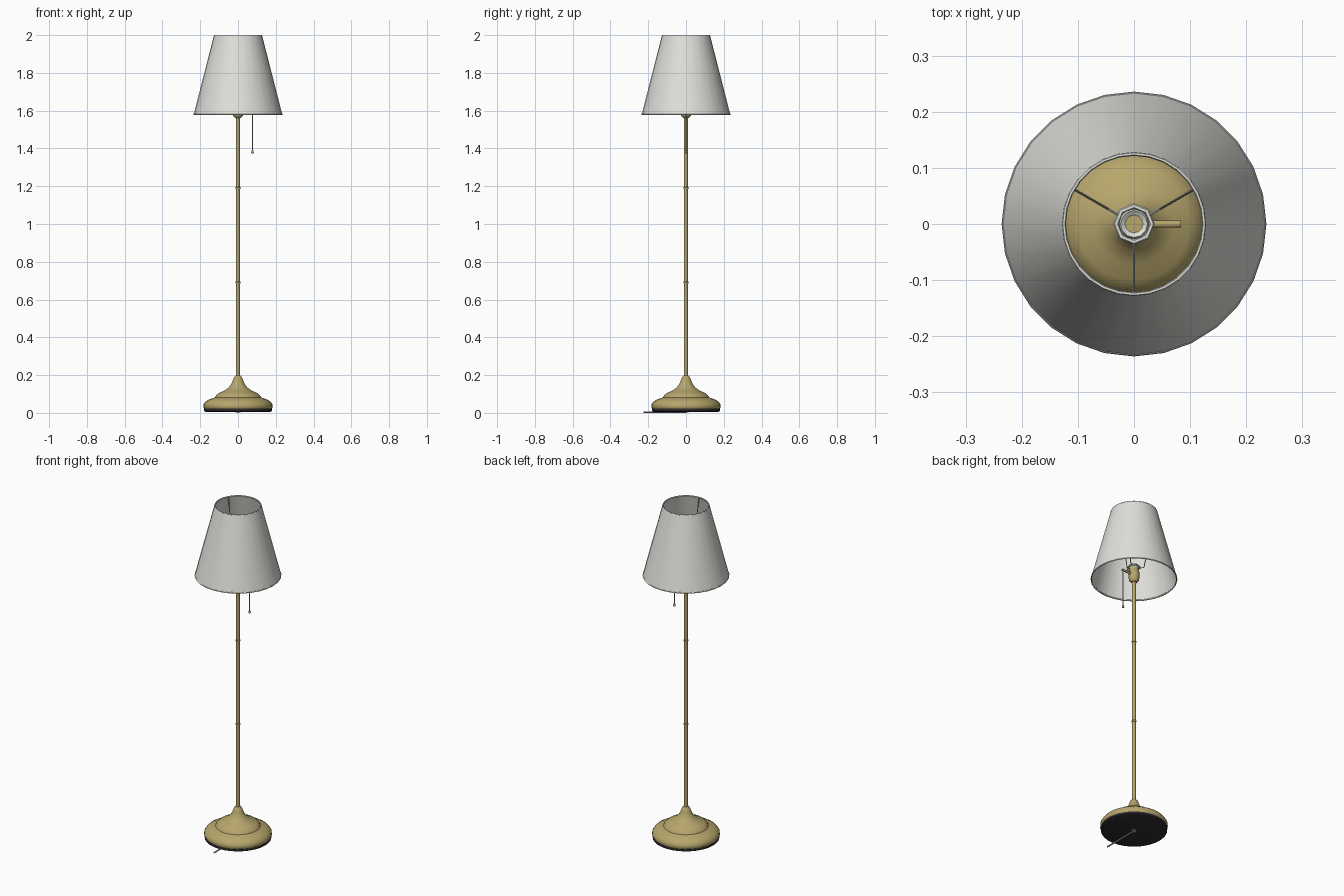
import bpy, bmesh, math
from mathutils import Vector, Matrix

cube = bpy.data.objects.get("Cube")
if cube:
    bpy.data.objects.remove(cube, do_unlink=True)


def material(name, rgb):
    m = bpy.data.materials.new(name)
    m.use_nodes = True
    m.diffuse_color = (*rgb, 1)
    m.node_tree.nodes["Principled BSDF"].inputs["Base Color"].default_value = (*rgb, 1)
    return m


BRASS = material("brass", (0.47, 0.38, 0.15))
FABRIC = material("white fabric", (0.75, 0.75, 0.71))
BLACK = material("black rubber", (0.025, 0.025, 0.025))
STEEL = material("pale steel", (0.5, 0.5, 0.48))


def finish(obj, mat, angle=40):
    obj.data.materials.append(mat)
    bpy.ops.object.select_all(action="DESELECT")
    obj.select_set(True)
    bpy.context.view_layer.objects.active = obj
    bpy.ops.object.shade_smooth_by_angle(angle=math.radians(angle))
    return obj


def lathe(name, profile, mat, sides=32, closed=False):
    """Spin a list of (radius, height) points about the z axis."""
    bm = bmesh.new()
    vs = [bm.verts.new((r, 0, z)) for r, z in profile]
    es = [bm.edges.new(p) for p in zip(vs, vs[1:])]
    if closed:
        es.append(bm.edges.new((vs[-1], vs[0])))
    bmesh.ops.spin(bm, geom=vs + es, axis=(0, 0, 1), cent=(0, 0, 0),
                   angle=math.tau, steps=sides, use_duplicate=False)
    bmesh.ops.remove_doubles(bm, verts=bm.verts, dist=1e-5)
    bmesh.ops.recalc_face_normals(bm, faces=bm.faces)
    mesh = bpy.data.meshes.new(name)
    bm.to_mesh(mesh)
    bm.free()
    obj = bpy.data.objects.new(name, mesh)
    bpy.context.collection.objects.link(obj)
    return finish(obj, mat)


def rod(name, points, radius, mat, sides=8):
    """Round bar through the points, one cylinder per stretch."""
    bm = bmesh.new()
    for a, b in zip(points, points[1:]):
        a, b = Vector(a), Vector(b)
        turn = (b - a).to_track_quat("Z", "Y").to_matrix().to_4x4()
        bmesh.ops.create_cone(bm, cap_ends=True, segments=sides, radius1=radius,
                              radius2=radius, depth=(b - a).length,
                              matrix=Matrix.Translation((a + b) / 2) @ turn)
    mesh = bpy.data.meshes.new(name)
    bm.to_mesh(mesh)
    bm.free()
    obj = bpy.data.objects.new(name, mesh)
    bpy.context.collection.objects.link(obj)
    return finish(obj, mat)


def ring(name, radius, z, wire, mat, sides=24):
    section = [(radius + wire * math.cos(k * math.tau / 6),
                z + wire * math.sin(k * math.tau / 6)) for k in range(6)]
    return lathe(name, section, mat, sides, closed=True)


# Foot: rubber pad, stepped brass dome and power cord
lathe("base_pad", [(0, 0.006), (0.172, 0.006), (0.181, 0.01), (0.181, 0.022), (0, 0.022)], BLACK)
lathe("base_dome", [(0, 0.02), (0.178, 0.02), (0.184, 0.03), (0.183, 0.045), (0.172, 0.06),
                    (0.15, 0.073), (0.122, 0.082), (0.116, 0.093), (0.1, 0.106),
                    (0.072, 0.118), (0.05, 0.134), (0.036, 0.152), (0.027, 0.172),
                    (0.021, 0.19), (0.013, 0.198), (0, 0.198)], BRASS)
lathe("cord_bushing", [(0, 0.003), (0.014, 0.003), (0.014, 0.008), (0, 0.008)], STEEL, 12)
rod("power_cord", [(0, 0, 0.004), (0, -0.225, 0.004)], 0.004, STEEL)

# Pole with its two joints
lathe("pole", [(0, 0.19), (0.0105, 0.19), (0.0105, 1.575), (0, 1.575)], BRASS, 16)
for label, z in (("lower", 0.69), ("upper", 1.19)):
    lathe(label + "_joint", [(0.0105, z - 0.006), (0.0125, z - 0.004),
                             (0.0125, z + 0.004), (0.0105, z + 0.006)], BRASS, 16)

# Lamp holder, with a pale insert
lathe("socket", [(0, 1.562), (0.016, 1.562), (0.026, 1.572), (0.029, 1.585), (0.029, 1.625),
                 (0.025, 1.632), (0.025, 1.66), (0, 1.66)], BRASS, 16)
lathe("socket_insert", [(0, 1.655), (0.016, 1.655), (0.016, 1.662), (0.024, 1.668),
                        (0.027, 1.662), (0.027, 1.645)], FABRIC, 12)
ring("holder_ring", 0.032, 1.655, 0.005, FABRIC, 8)

# Pull switch: side arm, cord and bead
rod("switch_arm", [(0.02, 0, 1.61), (0.084, 0, 1.61)], 0.007, BRASS, 10)
rod("pull_cord", [(0.077, 0, 1.61), (0.077, 0, 1.385)], 0.0022, STEEL, 6)
lathe("pull_bead", [(0, 1.372), (0.005, 1.374), (0.007, 1.38), (0.005, 1.388), (0, 1.395)],
      BRASS, 10).location.x = 0.077

# Shade: thin open cone, with wire rims and three carrier arms
shade = lathe("shade", [(0.235, 1.578), (0.127, 2.0), (0.1245, 2.0), (0.2325, 1.578)],
              FABRIC, 28, closed=True)
ring("top_rim", 0.125, 1.996, 0.0035, FABRIC, 28)
ring("bottom_rim", 0.2325, 1.582, 0.0035, FABRIC, 28)
for i in range(3):
    a = math.radians(30 + 120 * i)
    path = [(r * math.cos(a), r * math.sin(a), z)
            for r, z in ((0.033, 1.655), (0.055, 1.66), (0.065, 1.72), (0.123, 1.992))]
    rod(f"shade_arm_{i + 1}", path, 0.0025, STEEL, 6)
